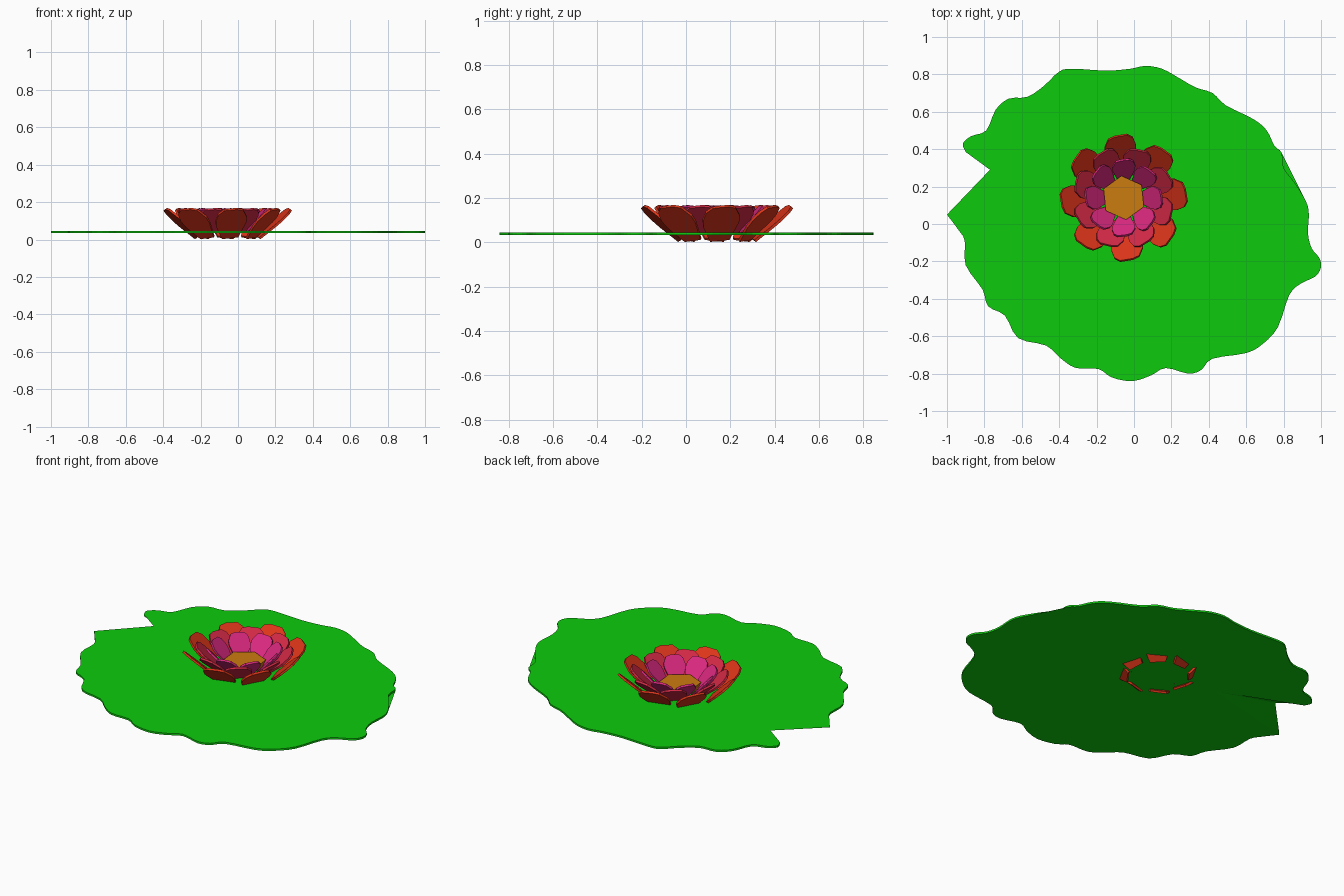
import bpy, bmesh, math
from mathutils import Vector, Matrix

if "Cube" in bpy.data.objects:
    bpy.data.objects.remove(bpy.data.objects["Cube"])

def material(name, rgb):
    m = bpy.data.materials.new(name)
    m.diffuse_color = (*rgb, 1)
    m.use_nodes = True
    m.node_tree.nodes["Principled BSDF"].inputs["Base Color"].default_value = m.diffuse_color
    return m

def make_object(name, bm, mat):
    bmesh.ops.recalc_face_normals(bm, faces=bm.faces)
    me = bpy.data.meshes.new(name)
    bm.to_mesh(me)
    bm.free()
    me.materials.append(mat)
    ob = bpy.data.objects.new(name, me)
    bpy.context.collection.objects.link(ob)
    return ob

def add_slab(bm, bottom, top):
    # closed solid between two matching outlines
    a = [bm.verts.new(p) for p in bottom]
    b = [bm.verts.new(p) for p in top]
    n = len(a)
    caps = [bm.faces.new(a[::-1]), bm.faces.new(b)]
    for i in range(n):
        j = (i + 1) % n
        bm.faces.new((a[i], a[j], b[j], b[i]))
    return caps

def smooth_path(pts, steps=3):
    # Catmull-Rom curve through an open run of points
    P = [Vector(p) for p in pts]
    P = [P[0]] + P + [P[-1]]
    out = []
    for i in range(1, len(P) - 2):
        p0, p1, p2, p3 = P[i - 1:i + 3]
        for s in range(steps):
            t = s / steps
            out.append(0.5 * (2 * p1 + (p2 - p0) * t + (2 * p0 - 5 * p1 + 4 * p2 - p3) * t * t
                              + (3 * p1 - p0 - 3 * p2 + p3) * t ** 3))
    return out + [P[-1]]

# Lily pad: wavy rim, notch cut deeper on the underside
rim = [(-.90, .385), (-.915, .43), (-.87, .47), (-.79, .50), (-.74, .61), (-.67, .67),
       (-.57, .68), (-.48, .74), (-.40, .815), (-.33, .83), (-.15, .82), (-.02, .83),
       (.06, .845), (.15, .83), (.25, .775), (.33, .73), (.42, .70), (.49, .635),
       (.64, .56), (.71, .50), (.75, .42), (.79, .38), (.80, .30), (.86, .22),
       (.92, .12), (.935, .05), (.93, -.05), (.95, -.13), (.99, -.18), (1.0, -.23),
       (.97, -.28), (.89, -.32), (.83, -.38), (.77, -.55), (.69, -.64), (.60, -.69),
       (.42, -.72), (.36, -.78), (.29, -.80), (.17, -.77), (.09, -.81), (-.01, -.84),
       (-.12, -.82), (-.19, -.775), (-.31, -.77), (-.39, -.72), (-.47, -.65),
       (-.62, -.61), (-.69, -.49), (-.78, -.44), (-.81, -.35), (-.90, -.22),
       (-.905, -.09), (-.94, -.03), (-1.0, .05)]
edge = smooth_path(rim)
bm = bmesh.new()
bottom = [(p.x, p.y, .034) for p in edge] + [(-.43, .19, .034)]
top = [(p.x, p.y, .045) for p in edge] + [(-.77, .29, .045)]
caps = add_slab(bm, bottom, top)
bmesh.ops.triangulate(bm, faces=caps)
make_object("lily_pad", bm, material("leaf_green", (.004, .6, .004)))

# Flower: three rings of flat petals
centre = Vector((-.055, .14, 0))
shape = [(-.52, 0), (.52, 0), (.97, .5), (1, .68), (.72, .94), (.3, 1),
         (-.5, 1), (-.85, .88), (-1, .65), (-.95, .45)]

def petal_ring(name, mat, start, base, tip, half, thick=.012, roll=8, count=8):
    bm = bmesh.new()
    for i in range(count):
        a = math.radians(start) + math.tau * i / count
        out = Vector((math.cos(a), math.sin(a), 0))
        along = out * (tip[0] - base[0]) + Vector((0, 0, tip[1] - base[1]))
        side = Vector((-out.y, out.x, 0))
        side.rotate(Matrix.Rotation(math.radians(roll), 3, along.normalized()))
        n = side.cross(along).normalized() * thick / 2
        root = centre + out * base[0] + Vector((0, 0, base[1]))
        pts = [root + side * half * u + along * v for u, v in shape]
        add_slab(bm, [p - n for p in pts], [p + n for p in pts])
    make_object(name, bm, mat)

petal_ring("outer_petals", material("petal_orange", (.72, .035, .01)), 4, (.165, .011), (.333, .162), .085)
petal_ring("middle_petals", material("petal_red", (.65, .022, .06)), 26, (.135, .042), (.268, .162), .075)
petal_ring("inner_petals", material("petal_pink", (.7, .022, .21)), 0, (.10, .05), (.203, .162), .062)

# Hexagonal flower centre
bm = bmesh.new()
bmesh.ops.create_cone(bm, cap_ends=True, segments=6, radius1=.10, radius2=.118, depth=.04,
                      matrix=Matrix.Translation(centre + Vector((0, 0, .068)))
                      @ Matrix.Rotation(math.radians(6), 4, 'Z'))
make_object("flower_centre", bm, material("centre_gold", (.6, .2, .005)))
